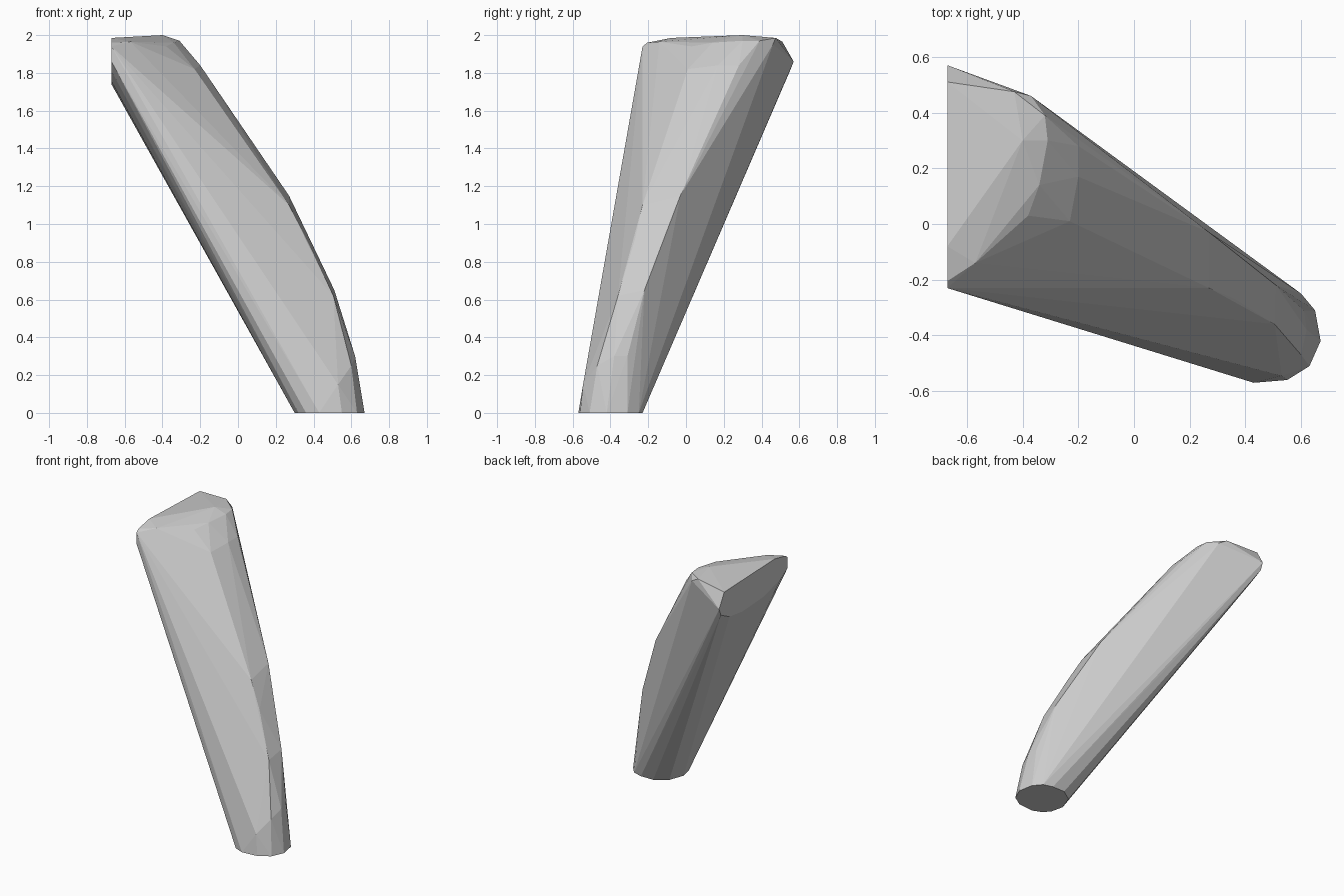
import bpy, bmesh, math

# Flat foot: (x, y) at z = 0
foot = [(.30, -.40), (.32, -.49), (.36, -.54), (.43, -.57), (.55, -.56), (.63, -.51),
        (.67, -.42), (.65, -.31), (.60, -.25), (.53, -.23), (.43, -.23), (.34, -.29)]

# Flat sliced end: (y, z) at x = -0.67
end = [(-.205, 1.96), (-.23, 1.94), (-.23, 1.86), (-.15, 1.81), (.05, 1.755), (.3, 1.74),
       (.45, 1.76), (.55, 1.81), (.57, 1.86), (.51, 1.965), (-.08, 1.985)]

# Rounded shoulder at the top
shoulder = [(-.40, .30, 2.0), (-.43, .475, 1.985), (-.37, .46, 1.95), (-.32, .39, 1.97),
            (-.31, .30, 1.97), (-.34, .14, 1.96), (-.38, .03, 1.94), (-.57, -.14, 1.965),
            (-.20, .28, 1.84), (-.20, .17, 1.84), (-.23, .01, 1.82)]

# Bulge along the outer side
bulge = [(.61, -.31, .30), (.62, -.38, .30), (.60, -.47, .25), (.53, -.545, .15),
         (.51, -.22, .65), (.505, -.36, .62), (.36, -.10, .95), (.365, -.27, .92),
         (.27, -.03, 1.15), (.27, -.23, 1.10)]

points = [(x, y, 0) for x, y in foot] + [(-.67, y, z) for y, z in end] + shoulder + bulge

# Skin the faceted convex body over the sections
bm = bmesh.new()
for p in points:
    bm.verts.new(p)
bmesh.ops.convex_hull(bm, input=bm.verts)
bmesh.ops.delete(bm, geom=[v for v in bm.verts if not v.link_faces], context='VERTS')
bmesh.ops.dissolve_limit(bm, angle_limit=math.radians(0.5), verts=bm.verts, edges=bm.edges)
bmesh.ops.recalc_face_normals(bm, faces=bm.faces)
mesh = bpy.data.meshes.new("tapered_arm")
bm.to_mesh(mesh)
bm.free()
arm = bpy.data.objects.new("tapered_arm", mesh)
bpy.context.collection.objects.link(arm)
